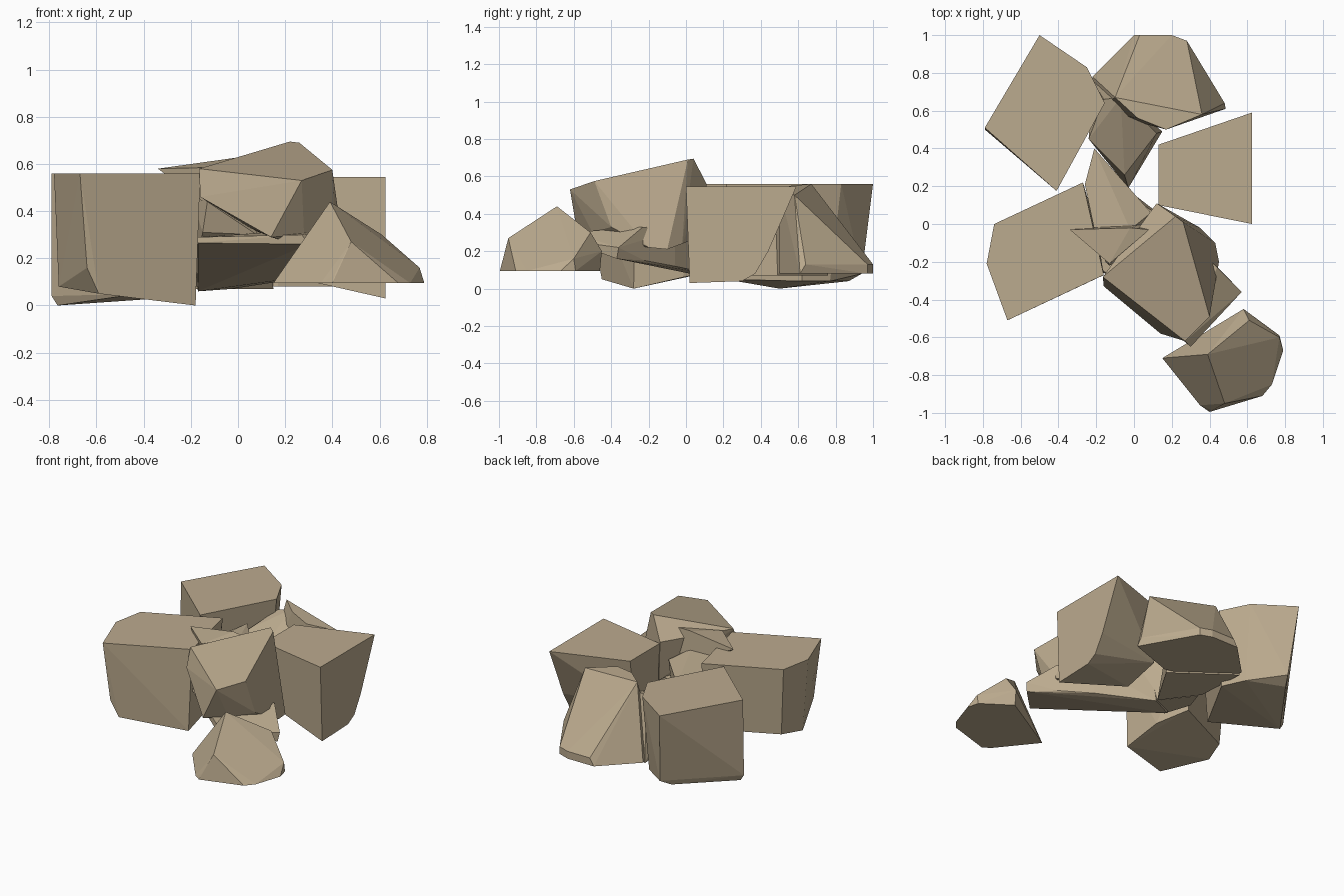
import bpy, bmesh, math

stone = bpy.data.materials.new("tan stone")
stone.diffuse_color = (0.50, 0.405, 0.272, 1)


def at(z, *xy):
    """Outline points lifted to one height."""
    return [(x, y, z) for x, y in xy]


def rock(name, *lumps):
    """A flat-faceted rock; each lump is the convex hull of its corner points."""
    out = bpy.data.meshes.new(name)
    bm = bmesh.new()
    for pts in lumps:
        vs = [bm.verts.new(p) for p in pts]
        bmesh.ops.convex_hull(bm, input=vs)
        loose = [v for v in bm.verts if not v.link_faces]
        bmesh.ops.delete(bm, geom=loose, context='VERTS')
    bmesh.ops.dissolve_limit(bm, angle_limit=math.radians(3), verts=bm.verts[:], edges=bm.edges[:])
    bmesh.ops.recalc_face_normals(bm, faces=bm.faces[:])
    bm.to_mesh(out)
    bm.free()
    out.materials.append(stone)
    ob = bpy.data.objects.new(name, out)
    bpy.context.collection.objects.link(ob)
    return ob


# Flat-topped block at the back left
rock("back_left_block",
     at(0.56, (-0.50, 1.0), (-0.25, 0.83), (-0.155, 0.64), (-0.41, 0.175), (-0.79, 0.51)) +
     [(-0.79, 0.50, 0.04), (-0.765, 0.50, 0.0), (-0.50, 0.87, 0.04), (-0.46, 0.94, 0.08),
      (-0.26, 0.77, 0.04), (-0.19, 0.62, 0.04), (-0.42, 0.21, 0.05)])

# Flat-topped block at the front left
rock("front_left_block",
     at(0.56, (-0.74, 0.0), (-0.27, 0.22), (-0.22, 0.0), (-0.16, -0.27), (-0.67, -0.51), (-0.78, -0.21)) +
     [(-0.59, -0.45, 0.05), (-0.18, -0.28, 0.0), (-0.64, -0.47, 0.16), (-0.76, -0.18, 0.08),
      (-0.71, -0.02, 0.10), (-0.29, 0.18, 0.10), (-0.20, -0.02, 0.06)])

# Wedge-shaped block at the right
rock("right_block",
     at(0.545, (0.13, 0.10), (0.13, 0.42), (0.625, 0.59), (0.625, 0.0)) +
     [(0.625, 0.02, 0.03), (0.625, 0.30, 0.04), (0.625, 0.37, 0.08), (0.625, 0.44, 0.20),
      (0.14, 0.11, 0.14), (0.14, 0.36, 0.20)])

# Back chunk: outward-sloping wedge plus an arm along the hollow inner side
rock("back_chunk",
     [(-0.10, 0.67, 0.56), (0.02, 0.56, 0.55), (0.17, 0.50, 0.53), (0.36, 0.58, 0.50),
      (0.03, 1.0, 0.13), (0.20, 1.0, 0.13), (0.28, 0.97, 0.13), (0.48, 0.64, 0.13)] +
     at(0.08, (-0.22, 0.78), (-0.20, 0.60), (0.0, 1.0), (0.20, 1.0), (0.28, 0.97),
        (0.485, 0.61), (0.36, 0.58), (0.17, 0.50)),
     [(-0.24, 0.45, 0.40), (-0.16, 0.66, 0.48), (-0.07, 0.67, 0.50), (-0.05, 0.26, 0.32),
      (0.02, 0.36, 0.34), (0.12, 0.48, 0.36)] +
     at(0.07, (-0.22, 0.76), (0.15, 0.49), (0.05, 0.37), (-0.03, 0.19), (-0.20, 0.42)))

# Tall tilted boulder leaning at the centre front
rock("leaning_boulder",
     [(-0.165, -0.28, 0.58), (0.12, 0.11, 0.56), (0.22, 0.04, 0.695), (0.26, 0.01, 0.69),
      (0.40, -0.49, 0.575), (0.27, -0.62, 0.53), (-0.16, -0.33, 0.46), (0.14, -0.58, 0.29),
      (0.28, -0.50, 0.30), (0.41, -0.40, 0.33), (0.45, -0.20, 0.22), (0.43, -0.10, 0.21),
      (0.35, -0.02, 0.24), (0.15, 0.08, 0.28), (0.05, -0.10, 0.33)])

# Core fragment between the blocks, with an overhanging pointed top
rock("core_fragment",
     [(-0.34, -0.03, 0.58), (0.08, -0.03, 0.62), (-0.02, -0.02, 0.625), (-0.13, -0.21, 0.585),
      (-0.20, -0.04, 0.48), (0.04, 0.0, 0.40), (-0.12, -0.20, 0.42)],
     [(-0.26, 0.21, 0.46), (-0.21, 0.40, 0.47), (0.09, 0.06, 0.43), (-0.02, -0.03, 0.50),
      (-0.21, -0.03, 0.50), (-0.15, -0.20, 0.31), (-0.13, -0.22, 0.44), (0.08, -0.12, 0.30)] +
     at(0.08, (-0.24, 0.26), (-0.20, 0.38), (0.02, 0.10), (-0.18, 0.08)))

# Thin slab under the boulder: deep at the back edge, underside rising to the front
rock("under_slab",
     at(0.29, (-0.17, -0.24), (0.12, -0.24), (-0.02, 0.15), (-0.20, 0.10)) +
     at(0.265, (-0.17, -0.25), (0.12, -0.27)) +
     [(-0.03, 0.18, 0.07), (-0.17, 0.12, 0.06), (0.30, -0.65, 0.26), (0.27, -0.62, 0.30),
      (0.57, -0.36, 0.22), (0.44, -0.23, 0.33), (0.56, -0.37, 0.16), (0.43, -0.22, 0.15),
      (0.28, -0.06, 0.31), (0.27, -0.06, 0.12)])

# Small loose stone at the front right
rock("front_stone",
     [(0.39, -0.69, 0.44), (0.48, -0.95, 0.27), (0.61, -0.51, 0.30), (0.58, -0.45, 0.20),
      (0.77, -0.60, 0.16), (0.41, -0.985, 0.13)] +
     at(0.095, (0.15, -0.71), (0.35, -0.96), (0.40, -0.995), (0.60, -0.92), (0.68, -0.91),
        (0.73, -0.85), (0.79, -0.67), (0.77, -0.59), (0.58, -0.46)))
